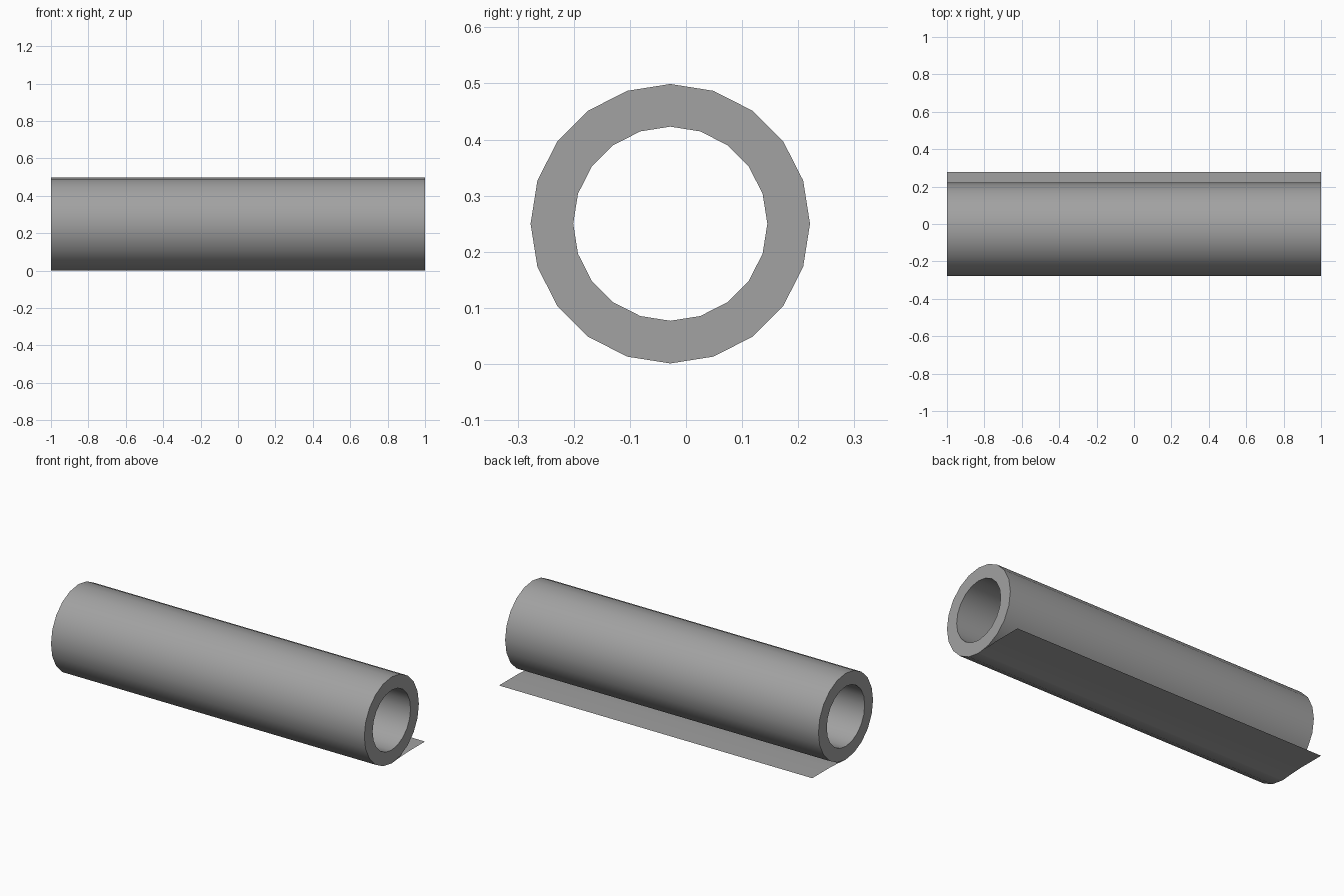
import bpy, bmesh
from math import sin, cos, pi, radians

if "Cube" in bpy.data.objects:
    bpy.data.objects.remove(bpy.data.objects["Cube"])

SIDES = 20
CY, CZ = -0.028, 0.25      # roll axis
R_OUT, R_IN = 0.249, 0.173

grey = bpy.data.materials.new("dark_grey_paper")
grey.diffuse_color = (0.36, 0.36, 0.36, 1)
grey.use_nodes = True
grey.node_tree.nodes["Principled BSDF"].inputs["Base Color"].default_value = grey.diffuse_color


def finish(name, bm):
    mesh = bpy.data.meshes.new(name)
    bm.to_mesh(mesh)
    bm.free()
    mesh.materials.append(grey)
    obj = bpy.data.objects.new(name, mesh)
    bpy.context.collection.objects.link(obj)
    bpy.ops.object.select_all(action='DESELECT')
    obj.select_set(True)
    bpy.context.view_layer.objects.active = obj
    bpy.ops.object.shade_smooth_by_angle(angle=radians(30))
    return obj


# Hollow paper roll lying along x: four rings bridged into a closed tube
bm = bmesh.new()
rings = []
for x, r in ((-1, R_OUT), (1, R_OUT), (1, R_IN), (-1, R_IN)):
    rings.append([bm.verts.new((x, CY + r * sin(2 * pi * i / SIDES),
                                CZ + r * cos(2 * pi * i / SIDES)))
                  for i in range(SIDES)])
for k in range(4):
    a, b = rings[k], rings[(k + 1) % 4]
    for i in range(SIDES):
        j = (i + 1) % SIDES
        bm.faces.new((a[i], b[i], b[j], a[j]))
bmesh.ops.recalc_face_normals(bm, faces=bm.faces)
finish("paper_roll", bm)

# Loose sheet unrolling from the bottom of the roll towards the back
bm = bmesh.new()
profile = [(CY, 0.0), (0.04, 0.006), (0.11, 0.01), (0.277, 0.01)]
rows = [[bm.verts.new((x, y, z)) for x in (-1, 1)] for y, z in profile]
for a, b in zip(rows, rows[1:]):
    bm.faces.new((a[0], a[1], b[1], b[0]))
finish("loose_sheet", bm)
